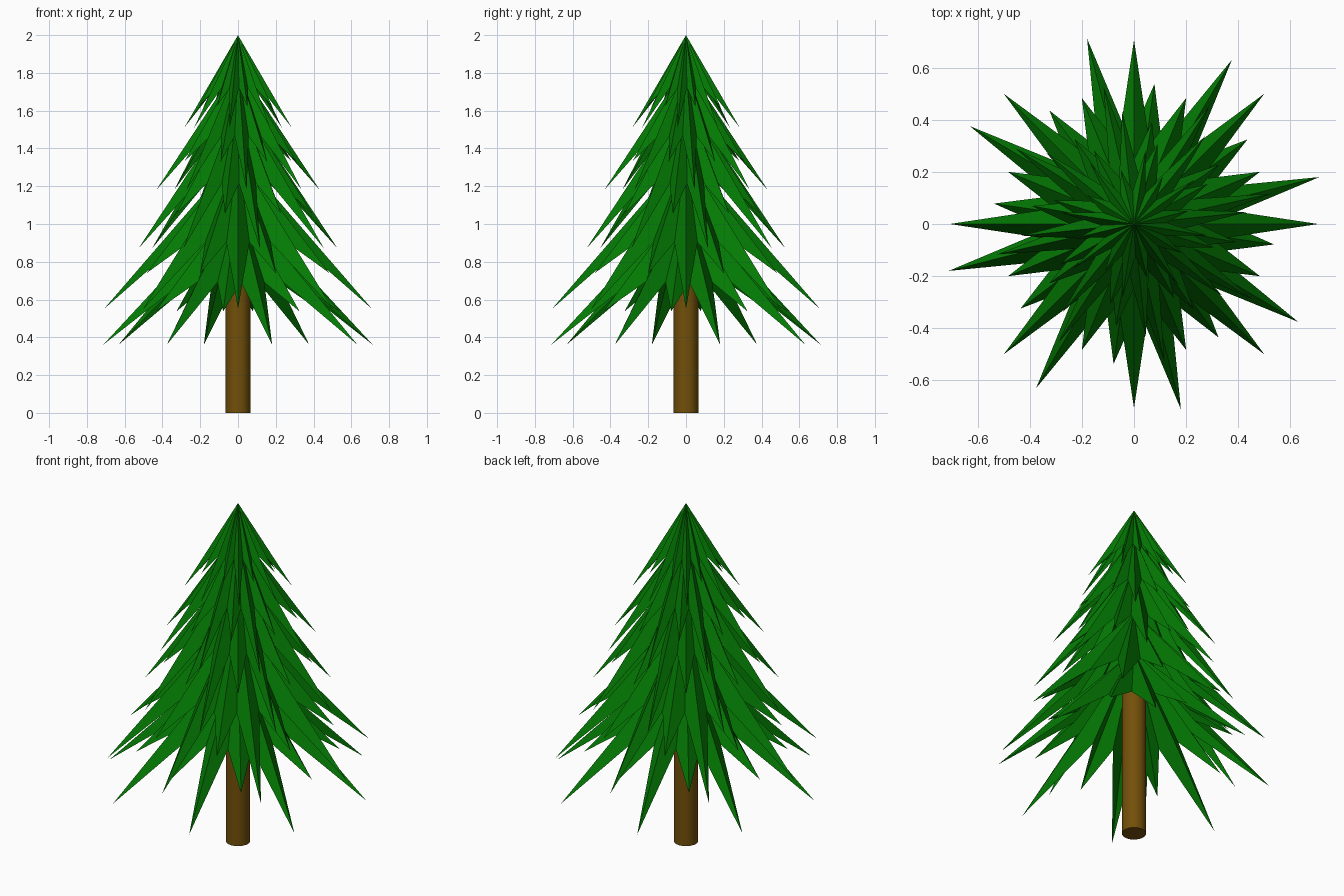
import bpy
import bmesh
from math import cos, sin, radians

old = bpy.data.objects.get("Cube")
if old:
    bpy.data.objects.remove(old, do_unlink=True)


def make_material(name, rgb):
    mat = bpy.data.materials.new(name)
    mat.use_nodes = True
    color = (*rgb, 1.0)
    mat.diffuse_color = color
    bsdf = mat.node_tree.nodes["Principled BSDF"]
    bsdf.inputs["Base Color"].default_value = color
    bsdf.inputs["Roughness"].default_value = 0.8
    return mat


needle_green = make_material("needle green", (0.001, 0.19, 0.001))
bark_brown = make_material("bark brown", (0.17, 0.08, 0.003))

# Rim pattern repeated around a tier: long tip, valley, short tip, valley
# (share of the tip radius, share of the tier height below the apex)
VALLEY = (0.44, 0.57)
PATTERN = [(1.0, 1.0), VALLEY, (0.74, 0.77), VALLEY]
REPEATS = 8


def branch_tier(name, radius, tip_z, apex_z, turn):
    """Open star-shaped cone with alternating long and short drooping spikes."""
    bm = bmesh.new()
    apex = bm.verts.new((0, 0, apex_z))
    rim = []
    count = REPEATS * len(PATTERN)
    for i in range(count):
        reach, drop = PATTERN[i % len(PATTERN)]
        a = radians(turn + 360 * i / count)
        r = radius * reach
        rim.append(bm.verts.new((r * cos(a), r * sin(a), apex_z - (apex_z - tip_z) * drop)))
    for a, b in zip(rim, rim[1:] + rim[:1]):
        bm.faces.new((apex, a, b))
    mesh = bpy.data.meshes.new(name)
    bm.to_mesh(mesh)
    bm.free()
    mesh.materials.append(needle_green)
    obj = bpy.data.objects.new(name, mesh)
    bpy.context.collection.objects.link(obj)


# Branch tiers, bottom to top: tip radius, tip height, apex height, turn
tiers = [
    (0.737, 0.36, 1.13, 14.2),
    (0.71, 0.55, 1.37, 0),
    (0.54, 0.87, 1.67, 12.5),
    (0.435, 1.18, 1.84, 6),
    (0.288, 1.51, 2.00, -9),
]
for n, tier in enumerate(tiers, 1):
    branch_tier(f"branch_tier_{n}", *tier)

# Trunk
TRUNK_HEIGHT = 1.2
bpy.ops.mesh.primitive_cylinder_add(vertices=32, radius=0.065, depth=TRUNK_HEIGHT,
                                    location=(0, 0, TRUNK_HEIGHT / 2))
trunk = bpy.context.object
trunk.name = "trunk"
trunk.data.materials.append(bark_brown)
bpy.ops.object.shade_smooth_by_angle()
